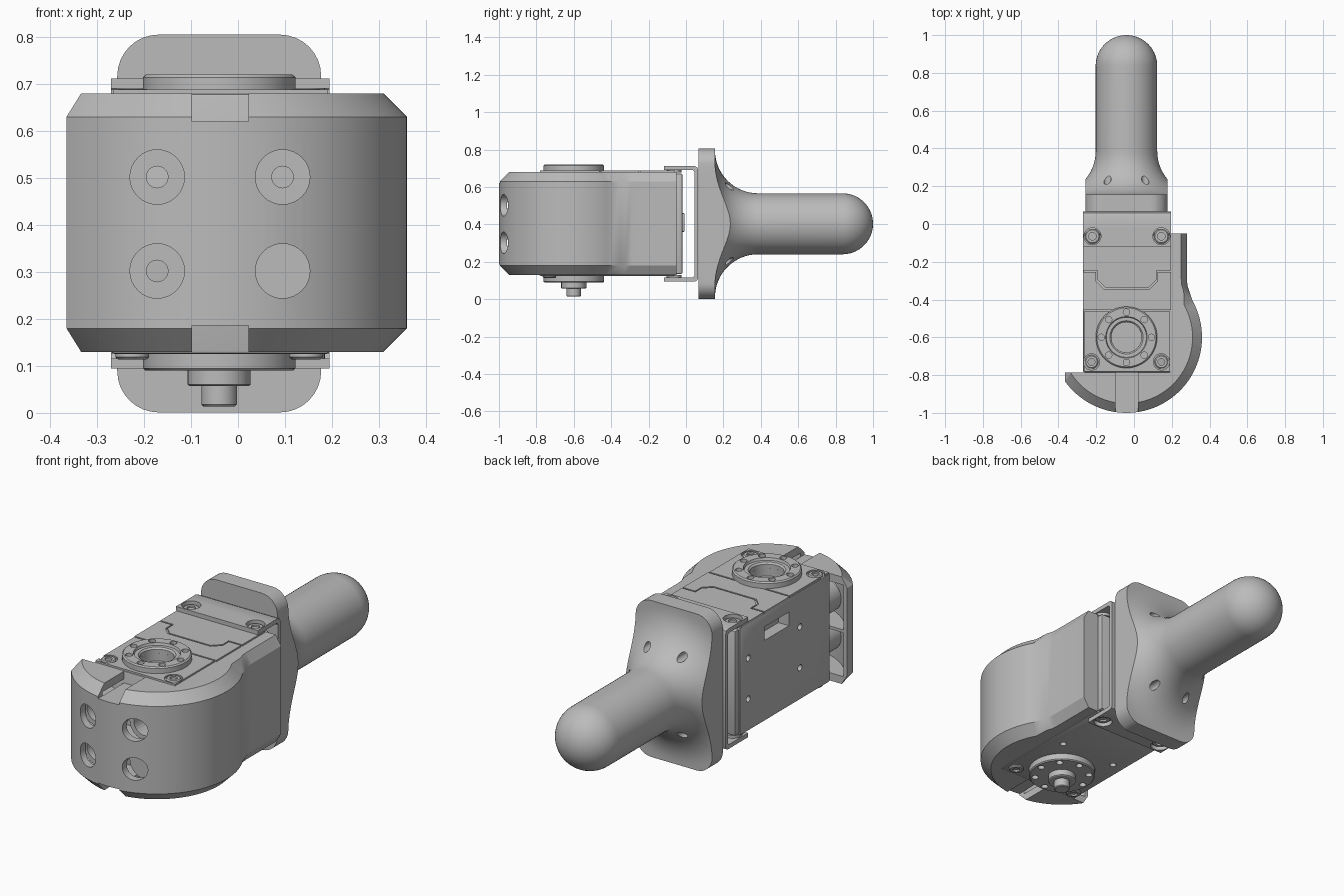
import bpy, bmesh
from math import sin, cos, pi, sqrt, asin, acos, radians
from mathutils import Matrix, Vector

if "Cube" in bpy.data.objects:
    bpy.data.objects.remove(bpy.data.objects["Cube"])

gray = bpy.data.materials.new("plain gray")
gray.use_nodes = True
gray.diffuse_color = (0.5, 0.5, 0.5, 1)
gray.node_tree.nodes["Principled BSDF"].inputs["Base Color"].default_value = (0.5, 0.5, 0.5, 1)

CX, CY, CZ = -0.04, -0.6, 0.403      # shared axis of horn, guard and handle
LEFT, RIGHT = -0.27, 0.195           # servo sides


def finish(name, bm, matrix=None):
    if matrix:
        bm.transform(matrix)
    bmesh.ops.remove_doubles(bm, verts=bm.verts, dist=0.0002)
    bmesh.ops.recalc_face_normals(bm, faces=bm.faces)
    mesh = bpy.data.meshes.new(name)
    bm.to_mesh(mesh)
    bm.free()
    mesh.materials.append(gray)
    ob = bpy.data.objects.new(name, mesh)
    bpy.context.collection.objects.link(ob)
    return ob


def loft(name, rings, matrix=None):
    """Solid skin through rings of equal length."""
    bm = bmesh.new()
    rows = [[bm.verts.new(p) for p in ring] for ring in rings]
    n = len(rows[0])
    for a, b in zip(rows, rows[1:]):
        for i in range(n):
            bm.faces.new((a[i], a[(i + 1) % n], b[(i + 1) % n], b[i]))
    bm.faces.new(rows[0][::-1])
    bm.faces.new(rows[-1])
    return finish(name, bm, matrix)


def prism(name, outline, z0, z1, matrix=None):
    return loft(name, [[(x, y, z) for x, y in outline] for z in (z0, z1)], matrix)


def box(name, x0, x1, y0, y1, z0, z1, bevel=0):
    ob = prism(name, [(x0, y0), (x1, y0), (x1, y1), (x0, y1)], z0, z1)
    if bevel:
        bm = bmesh.new()
        bm.from_mesh(ob.data)
        bmesh.ops.bevel(bm, geom=bm.edges, offset=bevel, segments=2, profile=0.5, affect='EDGES')
        bm.to_mesh(ob.data)
        bm.free()
    return ob


def lathe(name, profile, matrix, n=48):
    """Closed profile of (radius, height) turned round local z."""
    bm = bmesh.new()
    rows = []
    for r, z in profile:
        ring = [bm.verts.new((r * cos(2 * pi * i / n), r * sin(2 * pi * i / n), z))
                for i in range(n if r else 1)]
        rows.append(ring * (1 if r else n))
    for a, b in zip(rows, rows[1:] + rows[:1]):
        for i in range(n):
            j = (i + 1) % n
            vs = list(dict.fromkeys((a[i], a[j], b[j], b[i])))
            if len(vs) > 2:
                bm.faces.new(vs)
    return finish(name, bm, matrix)


def at(x, y, z, axis='Z'):
    turn = {'Z': Matrix(), 'Y': Matrix.Rotation(-pi / 2, 4, 'X'), 'X': Matrix.Rotation(pi / 2, 4, 'Y')}
    return Matrix.Translation((x, y, z)) @ turn[axis]


def rod(name, r, length, matrix, n=32):
    return lathe(name, [(0, 0), (r, 0), (r, length), (0, length)], matrix, n)


def boolean(ob, tools, operation='DIFFERENCE'):
    for tool in tools:
        mod = ob.modifiers.new("cut", 'BOOLEAN')
        mod.operation, mod.solver, mod.object = operation, 'EXACT', tool
    dg = bpy.context.evaluated_depsgraph_get()
    mesh = bpy.data.meshes.new_from_object(ob.evaluated_get(dg))
    ob.modifiers.clear()
    ob.data = mesh
    for tool in tools:
        bpy.data.objects.remove(tool)
    return ob


# Servo body with horn bore, connector port, side holes and corner screw wells
body = box("servo_body", LEFT, RIGHT, -0.785, -0.055, 0.125, 0.68, 0.008)
corners = [(-0.225, -0.73), (0.145, -0.73)]
cuts = [rod("bore", 0.08, 0.1, at(CX, CY, 0.64)),
        box("port", LEFT - 0.1, LEFT + 0.06, -0.45, -0.25, 0.54, 0.61)]
cuts += [rod("side_hole", 0.016, 0.1, at(LEFT - 0.05, y, z, 'X'), 16)
         for y in (-0.54, -0.12) for z in (0.29, 0.5)]
cuts += [rod("base_hole", 0.016, 0.1, at(x, -0.4, 0.08), 16) for x in (-0.2, 0.12)]
boolean(body, cuts)
box("servo_back_cover", LEFT + 0.006, RIGHT - 0.006, -0.056, -0.02, 0.135, 0.672, 0.006)
box("back_connector", -0.1, 0.02, -0.021, -0.008, 0.36, 0.46, 0.004)

# Raised top panels, parted by thin seams
notch = [(-0.2, -0.25), (-0.2, -0.3), (-0.16, -0.34), (0.085, -0.34), (0.125, -0.3), (0.125, -0.25)]
prism("top_middle_panel", [(LEFT, -0.455), (RIGHT, -0.455), (RIGHT, -0.253)]
      + [(x, y - 0.003) for x, y in notch[::-1]] + [(LEFT, -0.253)], 0.675, 0.688)
prism("top_rear_panel", [(LEFT, -0.06), (LEFT, -0.245)]
      + [(x + (0.006 if x < 0 else -0.006), y + 0.005) for x, y in notch]
      + [(RIGHT, -0.245), (RIGHT, -0.06)], 0.675, 0.688)
front_panel = box("top_front_panel", LEFT + 0.005, RIGHT - 0.005, -0.78, -0.463, 0.675, 0.688)
boolean(front_panel, [rod("well", 0.043, 0.1, at(x, y, 0.65)) for x, y in corners]
        + [rod("bore", 0.1, 0.1, at(CX, CY, 0.65))])


def socket_screw(name, x, y, z, r, up):
    m = at(x, y, z) @ Matrix.Scale(up, 4, (0, 0, 1))
    lathe(name, [(0, -0.01), (r, -0.01), (r, 0.006), (r * 0.85, 0.011), (r * 0.5, 0.011),
                 (r * 0.5, 0.002), (0, 0.002)], m, 24)


for x, y in corners:
    socket_screw("corner_screw_top", x, y, 0.678, 0.036, 1)
    socket_screw("corner_screw_base", x, y, 0.125, 0.036, -1)


# Round horns above and below, each with a ring of eight holes
def horn(name, profile, z):
    ob = lathe(name, profile, at(CX, CY, 0), 64)
    return boolean(ob, [rod("horn_hole", 0.017, 0.05, at(
        CX + 0.133 * cos(k * pi / 4), CY + 0.133 * sin(k * pi / 4), z), 16) for k in range(8)])


horn("top_horn", [(0.08, 0.66), (0.08, 0.7), (0.088, 0.708), (0.106, 0.708), (0.11, 0.72),
                  (0.156, 0.72), (0.1625, 0.714), (0.1625, 0.66)], 0.705)
horn("bottom_horn", [(0, 0.14), (0.1625, 0.14), (0.1625, 0.095), (0.157, 0.09), (0, 0.09)], 0.06)
lathe("bottom_spindle", [(0, 0.1), (0.067, 0.1), (0.067, 0.06), (0.062, 0.057), (0.038, 0.057),
                         (0.038, 0.018), (0.034, 0.014), (0, 0.014)], at(CX, CY, 0))

# U-shaped bracket joining servo and handle
outer = [(-0.118, 0.712), (0.045, 0.712), (0.059, 0.706), (0.065, 0.692)]
inner = [(0.046, 0.68), (0.038, 0.69), (-0.118, 0.69)]
flip = lambda pts: [(y, 2 * CZ - z) for y, z in pts[::-1]]
section = outer + flip(outer) + flip(inner) + inner
bracket = loft("u_bracket", [[(x, y, z) for y, z in section] for x in (LEFT, RIGHT)])
spots = [(-0.22, -0.065), (0.145, -0.065)]
boolean(bracket, [rod("screw_hole", 0.045, 0.1, at(x, y, z)) for x, y in spots for z in (0.05, 0.66)])
for x, y in spots:
    socket_screw("bracket_screw_top", x, y, 0.688, 0.04, 1)
    socket_screw("bracket_screw_base", x, y, 0.118, 0.04, -1)


# Curved front guard: part disc with chamfered rims running into a side plate
def guard_ring(r, inset, z, tip=-0.365):
    a0 = -pi + asin(0.19 / r)
    if CX + r * cos(a0) < tip:
        a0 = -acos((tip - CX) / r)
    a1 = radians(29)
    arc = [(CX + r * cos(a0 + (a1 - a0) * i / 56), CY + r * sin(a0 + (a1 - a0) * i / 56))
           for i in range(57)]
    plate = [(0.293 - inset, -0.355), (0.283 - inset, -0.325), (0.28 - inset, -0.29),
             (0.28 - inset, -0.05), (0.19, -0.05), (0.19, -0.786)]
    return [(x, y, z) for x, y in [(arc[0][0], -0.786)] + arc + plate]


guard = loft("front_guard", [guard_ring(0.35, 0.03, 0.13), guard_ring(0.4, 0, 0.18),
                             guard_ring(0.4, 0, 0.63), guard_ring(0.35, 0.03, 0.68)])
# Hollow the back of the guard, keeping a shelf between two bays
bays = []
for z0, z1 in ((0.17, 0.395), (0.41, 0.64)):
    bay = rod("bay", 0.365, z1 - z0, at(CX, CY, z0), 64)
    bays.append(boolean(bay, [box("limit", -0.345, 0.18, -1.1, -0.75, 0, 1)], 'INTERSECT'))
boolean(guard, bays)
# Bosses, counterbored bolt holes and finger notches
holes = [(x, z) for x in (-0.172, 0.095) for z in (0.302, 0.502)]
boolean(guard, [rod("boss", 0.082, 0.11, at(x, -0.898, z, 'Y')) for x, z in holes], 'UNION')
cuts = [rod("counterbore", 0.058, 0.28, at(x, -1.1, z, 'Y')) for x, z in holes]
cuts += [rod("bolt_hole", 0.023, 0.1, at(x, -0.84, z, 'Y'), 24) for x, z in holes]
cuts += [box("notch", -0.098, 0.022, -1.1, -0.74, z0, z1) for z0, z1 in ((0.62, 0.8), (0, 0.186))]
boolean(guard, cuts)
# Floors closing the notches
box("notch_floor_top", -0.098, 0.022, -0.985, -0.785, 0.6, 0.62)
box("notch_floor_base", -0.098, 0.022, -0.985, -0.785, 0.186, 0.206)

# Handle: flared, round-ended grip trimmed to a rounded rectangular flange
GR, FR = 0.163, 0.23
flare = [(0.385 - FR * cos(a), GR + FR - FR * sin(a))
         for a in [radians(90 * i / 16) for i in range(17)]]
dome = [(1 - GR + GR * sin(a), GR * cos(a)) for a in [radians(90 * i / 14) for i in range(14)]]
profile = [(0, 0.067), (0.6, 0.067), (0.6, 0.155)] + [(r, y) for y, r in flare + dome] + [(0, 1)]
handle = lathe("handle", profile, at(CX, 0, CZ, 'Y'), 64)
W, H, R = 0.217, 0.402, 0.088
rim = []
for k, (sx, sz) in enumerate([(1, 1), (-1, 1), (-1, -1), (1, -1)]):
    for i in range(9):
        a = radians(90 * k + 90 * i / 8)
        rim.append((CX + sx * (W - R) + R * cos(a), CZ + sz * (H - R) + R * sin(a)))
blank = loft("blank", [[(x, y, z) for x, z in rim] for y in (0, 1.2)])
boolean(handle, [blank], 'INTERSECT')
boolean(handle, [rod("flange_hole", 0.02, 0.4, at(CX + sx * 0.1, 0, CZ + sz * 0.2, 'Y'), 20)
                 for sx in (-1, 1) for sz in (-1, 1)])

# Smooth shading with sharp edges kept
bpy.ops.object.select_all(action='DESELECT')
for ob in bpy.context.scene.objects:
    if ob.type == 'MESH':
        ob.select_set(True)
        bpy.context.view_layer.objects.active = ob
bpy.ops.object.shade_smooth_by_angle(angle=radians(30))
